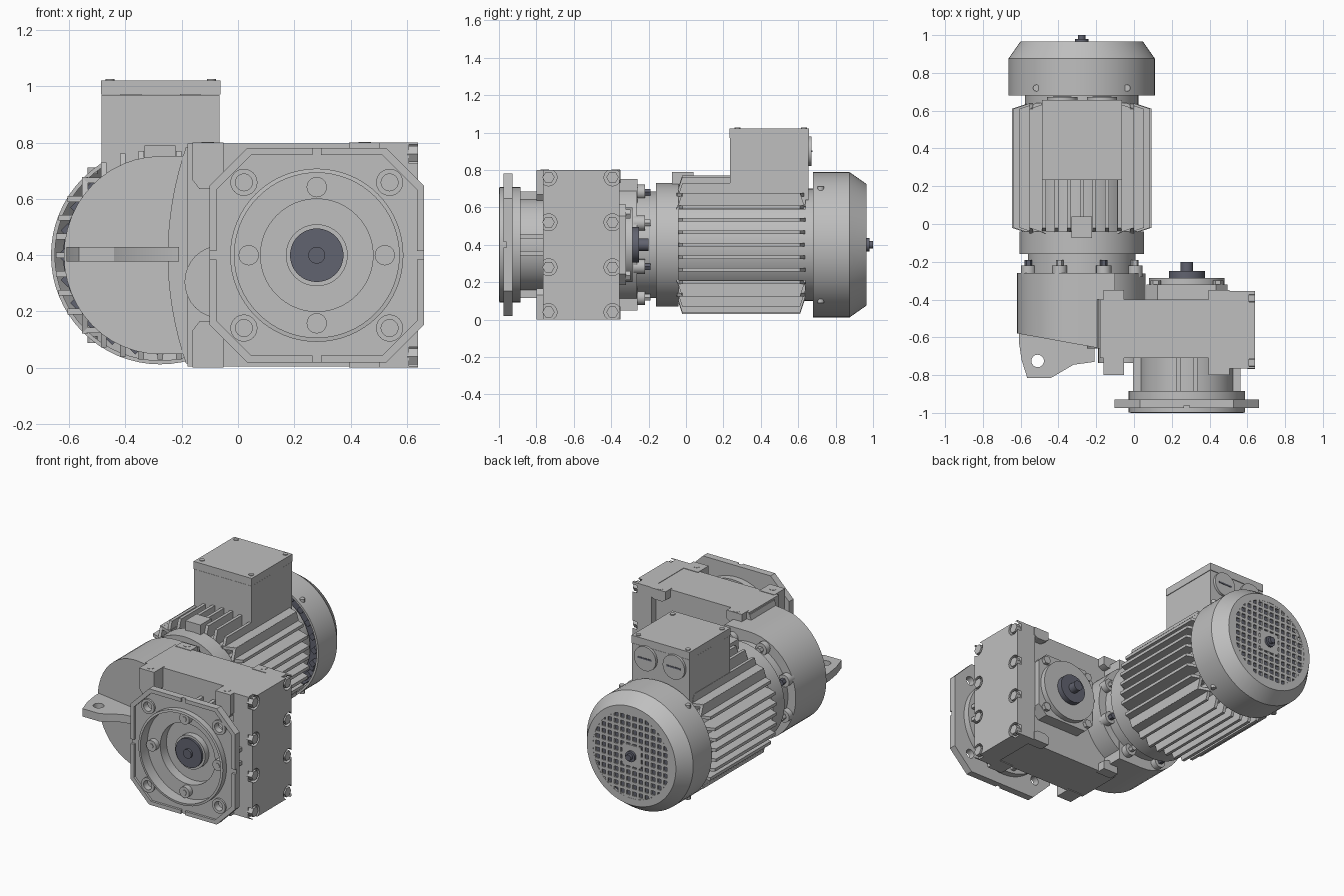
import bpy, bmesh, math
from mathutils import Vector

if "Cube" in bpy.data.objects:
    bpy.data.objects.remove(bpy.data.objects["Cube"])


def material(name, rgb):
    m = bpy.data.materials.new(name)
    m.use_nodes = True
    m.diffuse_color = (*rgb, 1)
    m.node_tree.nodes["Principled BSDF"].inputs["Base Color"].default_value = (*rgb, 1)
    return m


GREY = material("casting grey", (0.52, 0.52, 0.52))
STEEL = material("dark steel", (0.12, 0.125, 0.16))
MX, CZ, GX = -0.277, 0.4, 0.28      # motor axis, shaft height, gearbox axis
parts = []


def finish(name, bm, mat):
    bmesh.ops.recalc_face_normals(bm, faces=bm.faces)
    me = bpy.data.meshes.new(name)
    bm.to_mesh(me)
    bm.free()
    me.materials.append(mat)
    ob = bpy.data.objects.new(name, me)
    bpy.context.collection.objects.link(ob)
    parts.append(ob)
    return ob


def prism(name, pts, axis, lo, hi, mat=GREY):
    """Extrude a 2D outline along an axis; pts are the other two axes in order."""
    bm = bmesh.new()
    rings = []
    for d in (lo, hi):
        order = {"x": lambda p: (d, *p), "y": lambda p: (p[0], d, p[1]), "z": lambda p: (*p, d)}[axis]
        rings.append([bm.verts.new(order(p)) for p in pts])
    for r in rings:
        bm.faces.new(r)
    n = len(pts)
    for i in range(n):
        j = (i + 1) % n
        bm.faces.new((rings[0][i], rings[0][j], rings[1][j], rings[1][i]))
    return finish(name, bm, mat)


def circle(a, b, r, n=32):
    return [(a + r * math.cos(math.tau * i / n), b + r * math.sin(math.tau * i / n)) for i in range(n)]


def rod(name, a, b, r, axis, lo, hi, mat=GREY, n=32):
    return prism(name, circle(a, b, r, n), axis, lo, hi, mat)


def box(name, x, y, z, mat=GREY):
    return prism(name, [(x[0], y[0]), (x[1], y[0]), (x[1], y[1]), (x[0], y[1])], "z", *z, mat)


def octagon(a, b, h, c):
    k = h - c
    return [(a + x, b + z) for x, z in
            ((-k, -h), (k, -h), (h, -k), (h, k), (k, h), (-k, h), (-h, k), (-h, -k))]


def lathe(name, cx, profile, mat=GREY, n=64):
    """Revolve a closed (radius, y) loop around the shaft line at cx."""
    bm = bmesh.new()
    rings = []
    for i in range(n):
        a = math.tau * i / n
        rings.append([bm.verts.new((cx + r * math.cos(a), y, CZ + r * math.sin(a))) for r, y in profile])
    m = len(profile)
    for i in range(n):
        p, q = rings[i], rings[(i + 1) % n]
        for k in range(m):
            l = (k + 1) % m
            bm.faces.new((p[k], p[l], q[l], q[k]))
    return finish(name, bm, mat)


def cut(ob, cutters):
    bpy.context.view_layer.objects.active = ob
    for c in cutters:
        mod = ob.modifiers.new("cut", "BOOLEAN")
        mod.operation, mod.solver, mod.object = "DIFFERENCE", "EXACT", c
        bpy.ops.object.modifier_apply(modifier=mod.name)
        parts.remove(c)
        bpy.data.objects.remove(c)


# Motor body and cooling fins
rod("stator_core", MX, CZ, 0.3, "y", -0.05, 0.72, n=64)
for i in range(-4, 5):
    off = i * 0.0667
    tip = min(0.37, math.sqrt(0.385 ** 2 - off ** 2))
    for s in (-1, 1):
        prof = [(-0.05, 0.2), (-0.05, tip - 0.09), (-0.02, tip), (0.61, tip), (0.64, tip - 0.09), (0.64, 0.2)]
        prism("side_fin", [(MX + s * r, y) for y, r in prof], "z", CZ + off - 0.01, CZ + off + 0.01)
        prism("vertical_fin", [(y, CZ + s * r) for y, r in prof], "x", MX + off - 0.01, MX + off + 0.01)
box("lifting_block", (MX - 0.055, MX + 0.055), (-0.075, 0.04), (0.66, 0.79))

# Motor end shield and coupling flange
rod("end_shield", MX, CZ, 0.33, "y", -0.16, -0.04, n=64)
rod("coupling_neck", MX, CZ, 0.285, "y", -0.28, -0.15, n=64)
for i in range(8):
    a = math.tau * (i + 0.5) / 8
    bx, bz = MX + 0.305 * math.cos(a), CZ + 0.305 * math.sin(a)
    rod("coupling_lug", bx, bz, 0.04, "y", -0.28, -0.22, n=16)
    rod("coupling_bolt", bx, bz, 0.02, "y", -0.23, -0.19, STEEL if i % 2 else GREY, 6)

# Terminal box with lid, screws and cable plugs
box("terminal_box", (-0.485, -0.065), (0.235, 0.655), (0.64, 0.97))
box("terminal_lid", (-0.487, -0.063), (0.233, 0.657), (0.972, 1.022))
for x in (-0.455, -0.095):
    for y in (0.275, 0.63):
        rod("lid_screw", x, y, 0.016, "z", 1.01, 1.027, n=16)
for x in (-0.38, -0.17):
    rod("cable_plug", x, 0.9, 0.08, "y", 0.65, 0.672)
    box("plug_slot", (x - 0.05, x + 0.05), (0.67, 0.675), (0.895, 0.905), STEEL)

# Fan cover, fan and rear grille
lathe("fan_cover", MX, [(0.388, 0.68), (0.388, 0.875), (0.325, 0.965), (0.28, 0.965),
                        (0.28, 0.952), (0.31, 0.952), (0.374, 0.87), (0.374, 0.68)])
rod("fan_disc", MX, CZ, 0.3, "y", 0.88, 0.92, STEEL, 48)
rod("fan_back_plate", MX, CZ, 0.345, "y", 0.73, 0.75, STEEL, 48)
for i in range(24):
    a = math.tau * i / 24
    bx, bz = MX + 0.34 * math.cos(a), CZ + 0.34 * math.sin(a)
    rod("fan_blade", bx, bz, 0.025, "y", 0.7, 0.86, STEEL, 4)
for i in range(-6, 7):
    off = (i - 0.0) * 0.045
    h = math.sqrt(0.287 ** 2 - off ** 2)
    box("grille_bar", (MX - h, MX + h), (0.953, 0.964), (CZ + off - 0.009, CZ + off + 0.009))
    box("grille_bar", (MX + off - 0.009, MX + off + 0.009), (0.953, 0.964), (CZ - h, CZ + h))
box("grille_centre", (MX - 0.07, MX + 0.07), (0.953, 0.965), (CZ - 0.07, CZ + 0.07))
rod("fan_shaft", MX, CZ, 0.035, "y", 0.92, 0.98, STEEL, 24)
rod("fan_shaft_end", MX, CZ, 0.02, "y", 0.97, 1.0, STEEL, 16)
for sx in (-1, 1):
    for sz in (-1, 1):
        x, z = MX + sx * 0.24, CZ + sz * 0.3
        rod("cover_screw", x, 0.72, 0.018, "z", z - 0.012, z + 0.012, n=12)

# Gear housing: half-round shell with a sloping front
arc = [(MX + 0.342 * math.cos(a), CZ + 0.352 * math.sin(a))
       for a in (math.radians(90 + 180 * k / 24) for k in range(25))]
shell = prism("gear_housing", arc + [(-0.1, 0.048), (-0.1, 0.752)], "y", -0.6, -0.26)
for v in shell.data.vertices:
    if v.co.y < -0.5:
        v.co.y = -0.58 - 0.18 * (v.co.x + 0.615)
rod("housing_rear_ring", MX, CZ, 0.338, "y", -0.41, -0.262, n=64)
curve = [(-0.185 - 0.065 * (1 - t * t), CZ + 0.385 * t) for t in (k / 8 - 1 for k in range(17))]
prism("housing_collar", curve + [(-0.12, 0.785), (-0.12, 0.015)], "y", -0.66, -0.4)

# Torque lug
lug = prism("mounting_lug", [(-0.61, -0.5), (-0.61, -0.62), (-0.595, -0.72), (-0.565, -0.815), (-0.44, -0.815),
                             (-0.32, -0.745), (-0.21, -0.73), (-0.21, -0.5)], "z", 0.378, 0.43)
cut(lug, [rod("hole", -0.51, -0.725, 0.033, "z", 0.3, 0.5)])

# Gearbox body and bolted end cover
box("gearbox_body", (-0.18, 0.52), (-0.71, -0.4), (0.005, 0.797))
rod("bearing_bulge", -0.06, 0.305, 0.13, "y", -0.735, -0.6)
cover = box("gearbox_end_cover", (0.5, 0.64), (-0.765, -0.355), (0, 0.8))
spots = [(y, z) for y in (-0.735, -0.393) for z in (0.04, 0.28, 0.52, 0.76)]
cut(cover, [rod("recess", y, z, 0.045, "x", 0.608, 0.7) for y, z in spots])
for y, z in spots:
    rod("cover_bolt", y, z, 0.033, "x", 0.6, 0.64, n=6)

# Mounting pads at the corners, top and bottom
for s in (-1, 1):
    for x in (-0.107, 0.45):
        for y0, y1, h in ((-0.8, -0.69, 0.165), (-0.42, -0.35, 0.07)):
            pad = [(-0.055, 0.4), (0.055, 0.4), (0.055, 0.4 - h * 0.8), (0.03, 0.4 - h),
                   (-0.03, 0.4 - h), (-0.055, 0.4 - h * 0.8)]
            prism("mounting_pad", [(x + px, CZ + s * pz) for px, pz in pad], "y", y0, y1)
        for y in (-0.755, -0.375):
            z = sorted((CZ + s * 0.39, CZ + s * 0.402))
            rod("pad_screw", x, y, 0.022, "z", max(z[0], 0), z[1], n=16)

# Output flange: neck, ring and chamfered square plate
lathe("flange_neck", GX, [(0.001, -0.69), (0.25, -0.69), (0.25, -0.885), (0.308, -0.885), (0.308, -0.998),
                          (0.293, -1.0), (0.293, -0.925), (0.2, -0.925), (0.2, -0.86), (0.11, -0.86),
                          (0.11, -0.9), (0.001, -0.9)])
plate = prism("flange_plate", octagon(GX, CZ, 0.382, 0.135), "y", -0.975, -0.928)
cut(plate, [prism("recess", octagon(GX, CZ, 0.357, 0.125), "y", -1.1, -0.96),
            rod("bore", GX, CZ, 0.3, "y", -1.1, -0.8, n=64),
            box("slot", (GX - 0.015, GX + 0.015), (-1.1, -0.96), (-0.1, 0.9)),
            box("slot", (-0.2, 0.8), (-1.1, -0.96), (CZ - 0.015, CZ + 0.015))]
    + [rod("hole", GX + sx * 0.259, CZ + sz * 0.259, 0.03, "y", -1.1, -0.8) for sx in (-1, 1) for sz in (-1, 1)])
for sx in (-1, 1):
    for sz in (-1, 1):
        hub = rod("flange_hole_rim", GX + sx * 0.259, CZ + sz * 0.259, 0.048, "y", -0.972, -0.95)
        cut(hub, [rod("hole", GX + sx * 0.259, CZ + sz * 0.259, 0.03, "y", -1.1, -0.8)])
for dx, dz in ((1, 0), (-1, 0), (0, 1), (0, -1)):
    x, z = GX + dx * 0.242, CZ + dz * 0.242
    rod("flange_bolt", x, z, 0.036, "y", -0.96, -0.92, n=24)
    rod("flange_bolt_socket", x, z, 0.018, "y", -0.964, -0.95, n=6)
for d in (-0.045, 0.045):
    for s in (-1, 1):
        box("neck_rib", (GX + d - 0.012, GX + d + 0.012), (-0.885, -0.7), sorted((CZ + s * 0.2, CZ + s * 0.285)))
        box("neck_rib", sorted((GX + s * 0.2, GX + s * 0.285)), (-0.885, -0.7), (CZ + d - 0.012, CZ + d + 0.012))

# Output shaft, both ends
rod("output_shaft", GX, CZ, 0.095, "y", -0.915, -0.25, STEEL, 48)
rod("front_shaft_bolt", GX, CZ, 0.03, "y", -0.93, -0.9, STEEL, 24)
rod("rear_shaft_bolt", GX, CZ, 0.033, "y", -0.26, -0.2, STEEL, 24)
prism("rear_bearing_plate", octagon(GX, CZ, 0.215, 0.06), "y", -0.41, -0.32)
rod("rear_bearing_boss", GX, CZ, 0.2, "y", -0.33, -0.285, n=64)
for sx in (-1, 1):
    for sz in (-1, 1):
        rod("bearing_bolt", GX + sx * 0.165, CZ + sz * 0.165, 0.028, "y", -0.33, -0.298, n=6)

# Smooth round surfaces, keep edges sharp
bpy.ops.object.select_all(action="DESELECT")
for ob in parts:
    ob.select_set(True)
bpy.context.view_layer.objects.active = parts[0]
bpy.ops.object.shade_smooth_by_angle(angle=math.radians(30))
